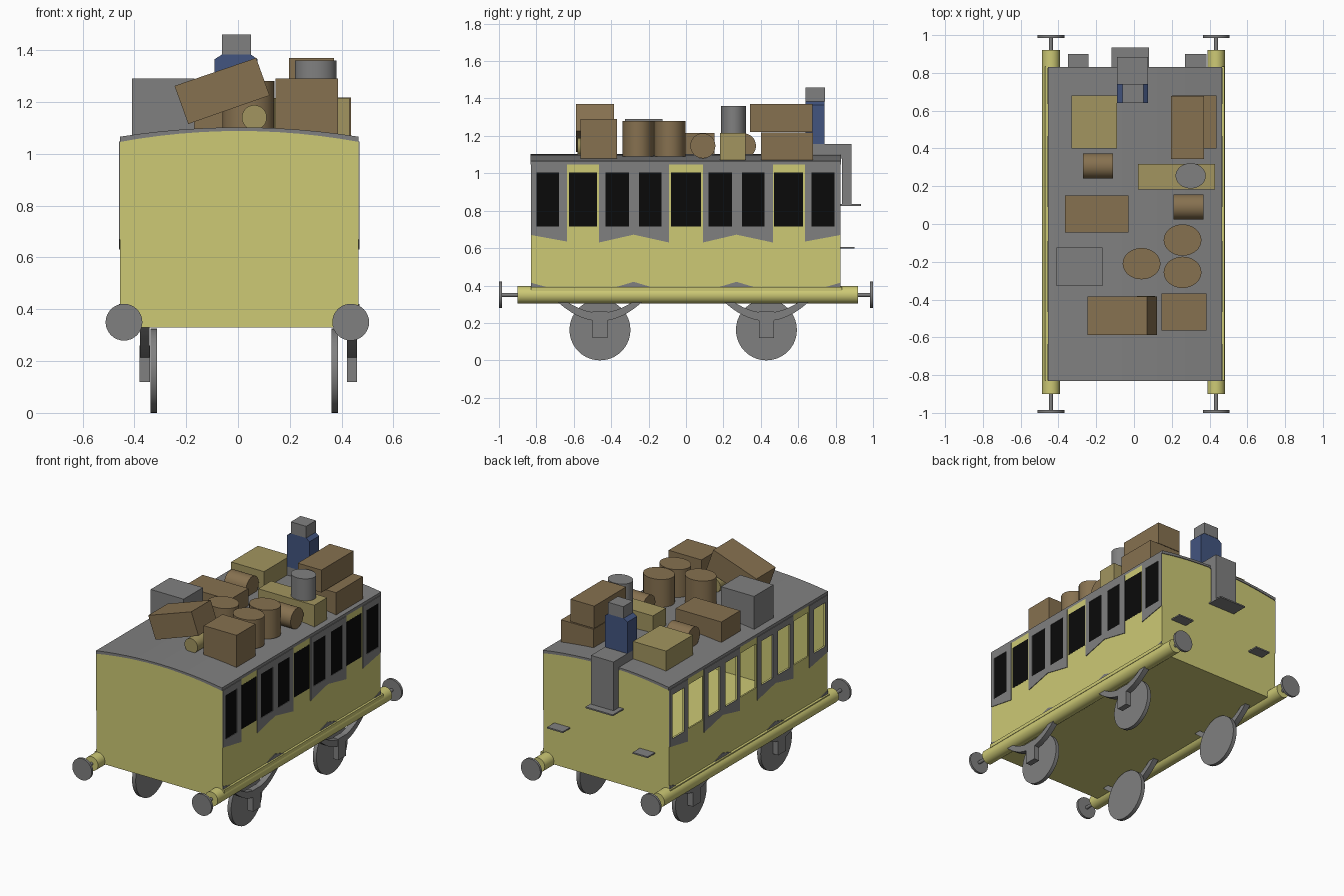
import bpy, bmesh, math
from mathutils import Matrix, Vector

if "Cube" in bpy.data.objects:
    bpy.data.objects.remove(bpy.data.objects["Cube"])


def material(name, rgb):
    m = bpy.data.materials.new(name)
    m.diffuse_color = (*rgb, 1)
    m.use_nodes = True
    m.node_tree.nodes["Principled BSDF"].inputs["Base Color"].default_value = m.diffuse_color
    return m


YELLOW = material("carriage_yellow", (0.61, 0.585, 0.178))
GREY = material("mid_grey", (0.216, 0.216, 0.216))
BLACK = material("window_black", (0.003, 0.003, 0.003))
BROWN = material("luggage_brown", (0.24, 0.165, 0.08))
TAN = material("luggage_tan", (0.36, 0.30, 0.115))
BLUE = material("coat_blue", (0.055, 0.09, 0.215))


def finish(name, bm, mat, smooth=False):
    bmesh.ops.recalc_face_normals(bm, faces=bm.faces)
    me = bpy.data.meshes.new(name)
    bm.to_mesh(me)
    bm.free()
    me.materials.append(mat)
    ob = bpy.data.objects.new(name, me)
    bpy.context.collection.objects.link(ob)
    if smooth:
        bpy.ops.object.select_all(action='DESELECT')
        ob.select_set(True)
        bpy.context.view_layer.objects.active = ob
        bpy.ops.object.shade_smooth_by_angle(angle=math.radians(35))
    return ob


def add_prism(bm, pts, axis, a, b):
    """Extrude a 2D outline along x (outline in y,z) or y (outline in x,z)."""
    place = (lambda p, t: (t, p[0], p[1])) if axis == 'x' else (lambda p, t: (p[0], t, p[1]))
    lo = [bm.verts.new(place(p, a)) for p in pts]
    hi = [bm.verts.new(place(p, b)) for p in pts]
    bm.faces.new(lo)
    bm.faces.new(hi[::-1])
    n = len(pts)
    for i in range(n):
        bm.faces.new((lo[i], lo[(i + 1) % n], hi[(i + 1) % n], hi[i]))


def prism(name, pts, axis, a, b, mat, smooth=False):
    bm = bmesh.new()
    add_prism(bm, pts, axis, a, b)
    return finish(name, bm, mat, smooth)


def rect(a0, a1, z0, z1):
    return [(a0, z0), (a1, z0), (a1, z1), (a0, z1)]


def box(name, x0, x1, y0, y1, z0, z1, mat):
    return prism(name, rect(y0, y1, z0, z1), 'x', x0, x1, mat)


def cylinder(name, centre, axis, r, length, mat, r2=None, seg=32):
    """r2 squashes the section along its second direction."""
    bm = bmesh.new()
    bmesh.ops.create_cone(bm, cap_ends=True, segments=seg, radius1=1, radius2=1, depth=length)
    m = Matrix.Diagonal((r, r2 or r, 1, 1))
    if axis == 'x':
        m = Matrix.Rotation(math.pi / 2, 4, 'Y') @ m
    elif axis == 'y':
        m = Matrix.Rotation(math.pi / 2, 4, 'X') @ m
    bm.transform(Matrix.Translation(Vector(centre)) @ m)
    return finish(name, bm, mat, True)


WIN_LO, WIN_HI, WALL_TOP = 0.715, 1.005, 1.047
WINDOWS = [(-0.80, -0.68), (-0.625, -0.475), (-0.43, -0.305), (-0.25, -0.13), (-0.08, 0.08),
           (0.12, 0.245), (0.30, 0.42), (0.47, 0.625), (0.67, 0.795)]


def window_wall(name, x0, x1, bottom, mat):
    """Panel with window holes; bottom is its lower edge from front to back."""
    ya, yb = bottom[0][0], bottom[-1][0]
    wins = [w for w in WINDOWS if w[0] > ya and w[1] < yb]
    bm = bmesh.new()
    add_prism(bm, bottom + [(yb, WIN_LO), (ya, WIN_LO)], 'x', x0, x1)
    add_prism(bm, rect(ya, yb, WIN_HI, WALL_TOP), 'x', x0, x1)
    edges = [ya] + [e for w in wins for e in w] + [yb]
    for a, b in zip(edges[::2], edges[1::2]):
        add_prism(bm, rect(a, b, WIN_LO, WIN_HI), 'x', x0, x1)
    finish(name, bm, mat)


# Body shell
XL, XR, YF, YB, FLOOR = -0.455, 0.465, -0.828, 0.825, 0.33
XC, HW = 0.005, 0.46


def arch(base, rise, half=HW, n=12):
    return [(XC + half * u, base + rise * (1 - u * u))
            for u in [1 - 2 * i / n for i in range(n + 1)]]


end_outline = [(XL, FLOOR), (XR, FLOOR)] + arch(1.048, 0.04)
prism("front_wall", end_outline, 'y', YF, YF + 0.01, YELLOW)
prism("back_wall", end_outline, 'y', YB - 0.01, YB, YELLOW)
box("floor", XL, XR, YF, YB, FLOOR, FLOOR + 0.01, YELLOW)
roof_outline = arch(1.066, 0.036) + arch(1.046, 0.042)[::-1]
prism("roof", roof_outline, 'y', -0.832, 0.83, GREY, True)

# Side walls, grey window surrounds, skirt trim and ledges
surrounds = [[(-0.828, 0.67), (-0.635, 0.635)],
             [(-0.465, 0.63), (-0.28, 0.672), (-0.09, 0.63)],
             [(0.09, 0.63), (0.27, 0.672), (0.465, 0.63)],
             [(0.635, 0.635), (0.825, 0.67)]]
trims = [[(-0.828, 0.39), (-0.74, 0.39), (-0.828, 0.415)],
         [(-0.38, 0.39), (-0.18, 0.39), (-0.28, 0.42)],
         [(0.17, 0.39), (0.37, 0.39), (0.27, 0.42)],
         [(0.74, 0.39), (0.825, 0.39), (0.825, 0.415)]]
for side, s, xo in (("left", -1, XL), ("right", 1, XR)):
    window_wall(side + "_wall", xo - s * 0.01, xo, [(YF, FLOOR), (YB, FLOOR)], YELLOW)
    for pts in surrounds:
        window_wall(side + "_window_surround", xo, xo + s * 0.004, pts, GREY)
    for pts in trims:
        prism(side + "_skirt_trim", pts, 'x', xo, xo + s * 0.004, GREY)
    box(side + "_ledge", xo, xo + s * 0.015, YF, 0.835, 0.37, 0.393, YELLOW)
for a, b in WINDOWS:
    box("right_window_pane", XR - 0.006, XR + 0.001, a, b, WIN_LO, WIN_HI, BLACK)

# Sole bars and buffers
for x in (-0.44, 0.435):
    cylinder("sole_bar", (x, 0.01, 0.35), 'y', 0.047, 1.82, YELLOW)
    for s in (-1, 1):
        cylinder("buffer_rod", (x, s * 0.94, 0.35), 'y', 0.011, 0.09, GREY, seg=16)
        cylinder("buffer_disc", (x, s * 0.992, 0.35), 'y', 0.071, 0.016, GREY)

# Wheels, axle boxes and leaf springs
us = [i / 8 for i in range(-8, 9)]
for y in (-0.46, 0.43):
    for xw, xb in ((-0.325, -0.36), (0.373, 0.44)):
        cylinder("wheel", (xw, y, 0.163), 'x', 0.163, 0.026, GREY, seg=40)
        box("axle_box", xb - 0.02, xb + 0.02, y - 0.04, y + 0.04, 0.12, 0.26, GREY)
        spring = [(y + 0.245 * u, 0.21 + 0.12 * u * u) for u in us]
        spring += [(y + 0.20 * u, 0.255 + 0.075 * u * u) for u in us[::-1]]
        prism("leaf_spring", spring, 'x', xb - 0.019, xb + 0.019, GREY, True)

# Back steps and footboard
box("left_step", -0.35, -0.24, 0.82, 0.90, 0.597, 0.606, GREY)
box("right_step", 0.27, 0.385, 0.82, 0.90, 0.597, 0.606, GREY)
box("footboard", -0.12, 0.08, 0.82, 0.935, 0.826, 0.835, GREY)

# Seated guard
box("guard_thighs", -0.09, 0.075, 0.64, 0.885, 1.08, 1.157, GREY)
box("guard_shins", -0.09, 0.075, 0.835, 0.885, 0.835, 1.08, GREY)
coat = [(-0.09, 1.157), (0.075, 1.157), (0.075, 1.365), (0.05, 1.383), (-0.062, 1.383), (-0.09, 1.365)]
prism("guard_coat", coat, 'y', 0.64, 0.74, BLUE)
box("guard_head", -0.062, 0.05, 0.64, 0.742, 1.383, 1.46, GREY)

# Roof luggage: cases
cases = [("back_left_case", -0.33, -0.09, 0.40, 0.68, 1.07, 1.215, TAN),
         ("back_right_lower_case", 0.20, 0.437, 0.40, 0.68, 1.07, 1.217, BROWN),
         ("back_right_upper_case", 0.197, 0.37, 0.343, 0.677, 1.222, 1.37, BROWN),
         ("long_case", 0.02, 0.43, 0.182, 0.317, 1.066, 1.215, TAN),
         ("middle_left_case", -0.365, -0.03, -0.045, 0.152, 1.08, 1.215, BROWN),
         ("grey_crate", -0.41, -0.168, -0.327, -0.125, 1.072, 1.29, GREY),
         ("front_right_case", 0.145, 0.385, -0.565, -0.368, 1.078, 1.29, BROWN)]
for case in cases:
    box(*case)
tilted = [(-0.245, 1.262), (-0.192, 1.115), (0.122, 1.225), (0.07, 1.37)]
prism("tilted_case", tilted, 'y', -0.587, -0.385, BROWN)

# Roof luggage: barrels and rolls
for x, y in ((0.257, -0.085), (0.257, -0.256), (0.04, -0.21)):
    cylinder("barrel", (x, y, 1.185), 'z', 0.1, 0.19, BROWN, 0.083)
for x, y in ((-0.19, 0.307), (0.288, 0.09)):
    cylinder("lying_barrel", (x, y, 1.147), 'x', 0.067, 0.16, BROWN)
cylinder("grey_drum", (0.30, 0.255, 1.287), 'z', 0.08, 0.146, GREY, 0.067)
cylinder("bedroll", (0.063, -0.48, 1.14), 'y', 0.048, 0.2, TAN)
